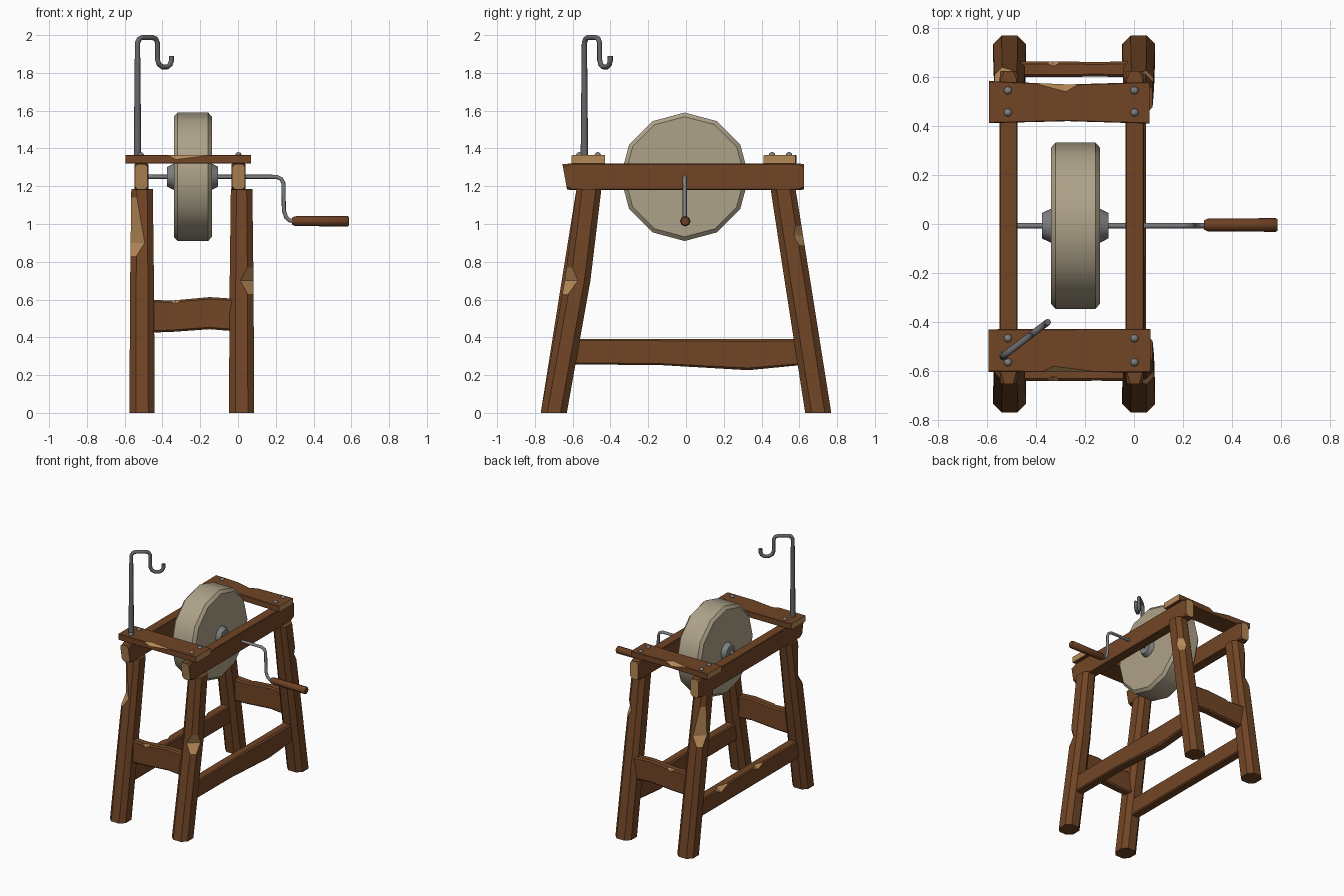
import bpy, bmesh, math
from mathutils import Vector

if "Cube" in bpy.data.objects:
    bpy.data.objects.remove(bpy.data.objects["Cube"])


def material(name, rgb):
    m = bpy.data.materials.new(name)
    m.diffuse_color = (*rgb, 1)
    m.use_nodes = True
    m.node_tree.nodes["Principled BSDF"].inputs["Base Color"].default_value = m.diffuse_color
    return m


WOOD = material("brown wood", (0.165, 0.060, 0.019))
CUT = material("pale cut wood", (0.46, 0.25, 0.095))
STONE = material("grindstone", (0.42, 0.36, 0.25))
STEEL = material("steel", (0.21, 0.215, 0.22))
IRON = material("dark iron", (0.13, 0.135, 0.14))
GRIP = material("handle wood", (0.155, 0.052, 0.017))


def finish(name, bm, mats, smooth=None):
    bmesh.ops.recalc_face_normals(bm, faces=bm.faces)
    me = bpy.data.meshes.new(name)
    bm.to_mesh(me)
    bm.free()
    for m in mats:
        me.materials.append(m)
    ob = bpy.data.objects.new(name, me)
    bpy.context.collection.objects.link(ob)
    if smooth:
        shade(ob, smooth)
    return ob


def shade(ob, angle):
    bpy.ops.object.select_all(action='DESELECT')
    ob.select_set(True)
    bpy.context.view_layer.objects.active = ob
    bpy.ops.object.shade_smooth_by_angle(angle=math.radians(angle))


def skin(bm, rings):
    n = len(rings[0])
    out = []
    for a, b in zip(rings, rings[1:]):
        out.append([bm.faces.new((a[i], a[(i + 1) % n], b[(i + 1) % n], b[i])) for i in range(n)])
    caps = [bm.faces.new(rings[0]), bm.faces.new(rings[-1])]
    return out, caps


# Chamfered beam along an axis. station = (t, u, v, half_u, half_v, chamfer)
# chip = (t, corner, reach_before, reach_after, size): widened pale chamfer
def beam(name, axis, stations, chips=(), pale_ends=False, slant=0):
    place = {'x': lambda t, u, v: (t, u, v), 'y': lambda t, u, v: (u, t, v),
             'z': lambda t, u, v: (u, v, t)}[axis]

    def sample(t):
        for a, b in zip(stations, stations[1:]):
            if t <= b[0] + 1e-6:
                f = (t - a[0]) / (b[0] - a[0])
                return [p + (q - p) * f for p, q in zip(a, b)]

    ts = {round(s[0], 4) for s in stations}
    for t, k, lo, hi, size in chips:
        ts |= {round(t - lo, 4), round(t, 4), round(t + hi, 4)}
    ts = sorted(ts)
    bm = bmesh.new()
    rings = []
    for t in ts:
        _, u, v, hu, hv, c0 = sample(t)
        c = [c0] * 4
        for ct, k, lo, hi, size in chips:
            f = 1 - ((ct - t) / lo if t < ct else (t - ct) / hi)
            if f > 0:
                c[k] = max(c[k], c0 + (size - c0) * f)
        pts = []
        for k, (su, sv) in enumerate(((1, 1), (-1, 1), (-1, -1), (1, -1))):
            pair = [(su * hu, sv * (hv - c[k])), (su * (hu - c[k]), sv * hv)]
            pts += pair if k % 2 == 0 else pair[::-1]
        ring = []
        for pu, pv in pts:
            tt = t - slant * pv if t == ts[0] else t
            ring.append(bm.verts.new(place(tt, u + pu, v + pv)))
        rings.append(ring)
    faces, caps = skin(bm, rings)
    for i, row in enumerate(faces):
        mid = (ts[i] + ts[i + 1]) / 2
        for t, k, lo, hi, size in chips:
            if t - lo < mid < t + hi:
                row[2 * k].material_index = 1
    if pale_ends:
        for f in caps:
            f.material_index = 1
    return finish(name, bm, (WOOD, CUT))


# Turned part about the x axis
def lathe(name, profile, sides, y, z, mat, smooth):
    bm = bmesh.new()
    rings = [[bm.verts.new((x, y + r * math.sin(i * math.tau / sides),
                            z + r * math.cos(i * math.tau / sides))) for i in range(sides)]
             for x, r in profile]
    skin(bm, rings)
    return finish(name, bm, (mat,), smooth)


# Bent rod through points with a radius at each
def rod(name, pts, mat):
    cu = bpy.data.curves.new(name, 'CURVE')
    cu.dimensions = '3D'
    cu.bevel_depth, cu.bevel_resolution, cu.use_fill_caps = 1, 2, True
    sp = cu.splines.new('POLY')
    sp.points.add(len(pts) - 1)
    for p, (x, y, z, r) in zip(sp.points, pts):
        p.co, p.radius = (x, y, z, 1), r
    cu.materials.append(mat)
    ob = bpy.data.objects.new(name, cu)
    bpy.context.collection.objects.link(ob)
    bpy.ops.object.select_all(action='DESELECT')
    ob.select_set(True)
    bpy.context.view_layer.objects.active = ob
    bpy.ops.object.convert(target='MESH')
    shade(bpy.context.object, 50)


# Splayed legs
def leg(name, x, s, knee, chips):
    beam(name, 'z', [(0, x, s * 0.70, 0.067, 0.069, 0.034),
                     (0.7, x, s * (0.59 - knee), 0.063, 0.068, 0.032),
                     (1.185, x, s * 0.514, 0.057, 0.066, 0.03)], chips)


leg("front_left_leg", -0.508, -1, 0, [(0.90, 2, 0.07, 0.24, 0.075)])
leg("front_right_leg", 0.019, -1, 0.016, [(0.70, 3, 0.07, 0.07, 0.07)])
leg("back_left_leg", -0.508, 1, 0, [(0.88, 1, 0.07, 0.22, 0.07)])
leg("back_right_leg", 0.019, 1, 0, [(0.94, 0, 0.05, 0.05, 0.05)])

# Top side rails and lower side stretchers
for side, x in (("left", -0.512), ("right", 0.003)):
    beam(side + "_rail", 'y', [(-0.642, x, 1.25, 0.034, 0.068, 0.016),
                               (-0.60, x, 1.25, 0.037, 0.07, 0.004),
                               (0.59, x, 1.25, 0.037, 0.07, 0.004),
                               (0.625, x, 1.25, 0.034, 0.068, 0.016)], (), True, 0.18)
beam("left_stretcher", 'y', [(-0.64, -0.51, 0.323, 0.035, 0.067, 0.008),
                             (0.64, -0.51, 0.323, 0.035, 0.067, 0.008)],
     [(0.35, 1, 0.08, 0.06, 0.035), (-0.1, 1, 0.05, 0.05, 0.03)])
beam("right_stretcher", 'y', [(-0.64, 0.015, 0.323, 0.035, 0.067, 0.008),
                              (-0.15, 0.015, 0.322, 0.035, 0.068, 0.008),
                              (0.33, 0.015, 0.308, 0.035, 0.082, 0.012),
                              (0.64, 0.015, 0.323, 0.035, 0.067, 0.008)])

# Wavy end stretchers
for name, y, k in (("front_stretcher", -0.61, 2), ("back_stretcher", 0.632, 0)):
    k = 1 if k == 2 else 0
    beam(name, 'x', [(-0.49, y, 0.513, 0.032, 0.088, 0.01),
                     (-0.36, y, 0.511, 0.032, 0.083, 0.01),
                     (-0.15, y, 0.528, 0.03, 0.085, 0.01),
                     (0.0, y, 0.517, 0.032, 0.086, 0.01)],
         [(-0.33, k, 0.02, 0.02, 0.02)])

# Top cross planks
beam("front_plank", 'x', [(-0.595, -0.517, 1.342, 0.087, 0.023, 0.003),
                          (0.068, -0.517, 1.342, 0.089, 0.023, 0.003)],
     [(-0.33, 1, 0.04, 0.17, 0.024)], True)
beam("back_plank", 'x', [(-0.592, 0.498, 1.342, 0.086, 0.023, 0.003),
                         (-0.27, 0.495, 1.342, 0.075, 0.023, 0.003),
                         (0.063, 0.495, 1.342, 0.085, 0.023, 0.003)],
     [(-0.28, 0, 0.12, 0.05, 0.03)], True)

# Bolt heads
for i, (x, y) in enumerate((x, y) for x in (-0.515, 0.002)
                           for y in (-0.565, -0.467, 0.455, 0.545)):
    bm = bmesh.new()
    bmesh.ops.create_uvsphere(bm, u_segments=8, v_segments=6, radius=0.017)
    bmesh.ops.translate(bm, verts=bm.verts, vec=Vector((x, y, 1.364)))
    finish("bolt_%d" % (i + 1), bm, (STEEL,), 60)

# Grindstone and hubs
WY, WZ = -0.007, 1.25
lathe("grindstone", [(-0.34, 0.318), (-0.32, 0.34), (-0.158, 0.34), (-0.138, 0.318)],
      12, WY, WZ, STONE, 38)
lathe("left_hub", [(-0.376, 0.052), (-0.338, 0.07)], 12, WY, WZ, STEEL, 38)
lathe("right_hub", [(-0.14, 0.07), (-0.105, 0.052)], 12, WY, WZ, STEEL, 38)

# Axle, crank and handle
rod("crank_axle", [(x, WY, z, 0.011) for x, z in
                   ((-0.53, 1.25), (0.205, 1.25), (0.23, 1.238), (0.24, 1.215), (0.243, 1.07),
                    (0.255, 1.035), (0.275, 1.018), (0.31, 1.015))], STEEL)
lathe("crank_handle", [(0.285, 0.018), (0.302, 0.026), (0.58, 0.028), (0.587, 0.022)],
      8, WY + 0.003, 1.015, GRIP, 50)

# Hanging hook, bent in a diagonal vertical plane
rod("hook", [(-0.532 + 0.795 * t, -0.538 + 0.606 * t, z, r) for t, z, r in
             ((0, 1.34, 0.020), (0, 1.65, 0.017), (0, 1.96, 0.014), (0.012, 1.98, 0.014),
              (0.03, 1.987, 0.0135), (0.1, 1.987, 0.0135), (0.122, 1.98, 0.0135),
              (0.133, 1.96, 0.0135), (0.133, 1.87, 0.0135), (0.143, 1.845, 0.0135),
              (0.165, 1.832, 0.0135), (0.2, 1.832, 0.0135), (0.218, 1.845, 0.0135),
              (0.226, 1.865, 0.0135), (0.226, 1.89, 0.0135))], IRON)
